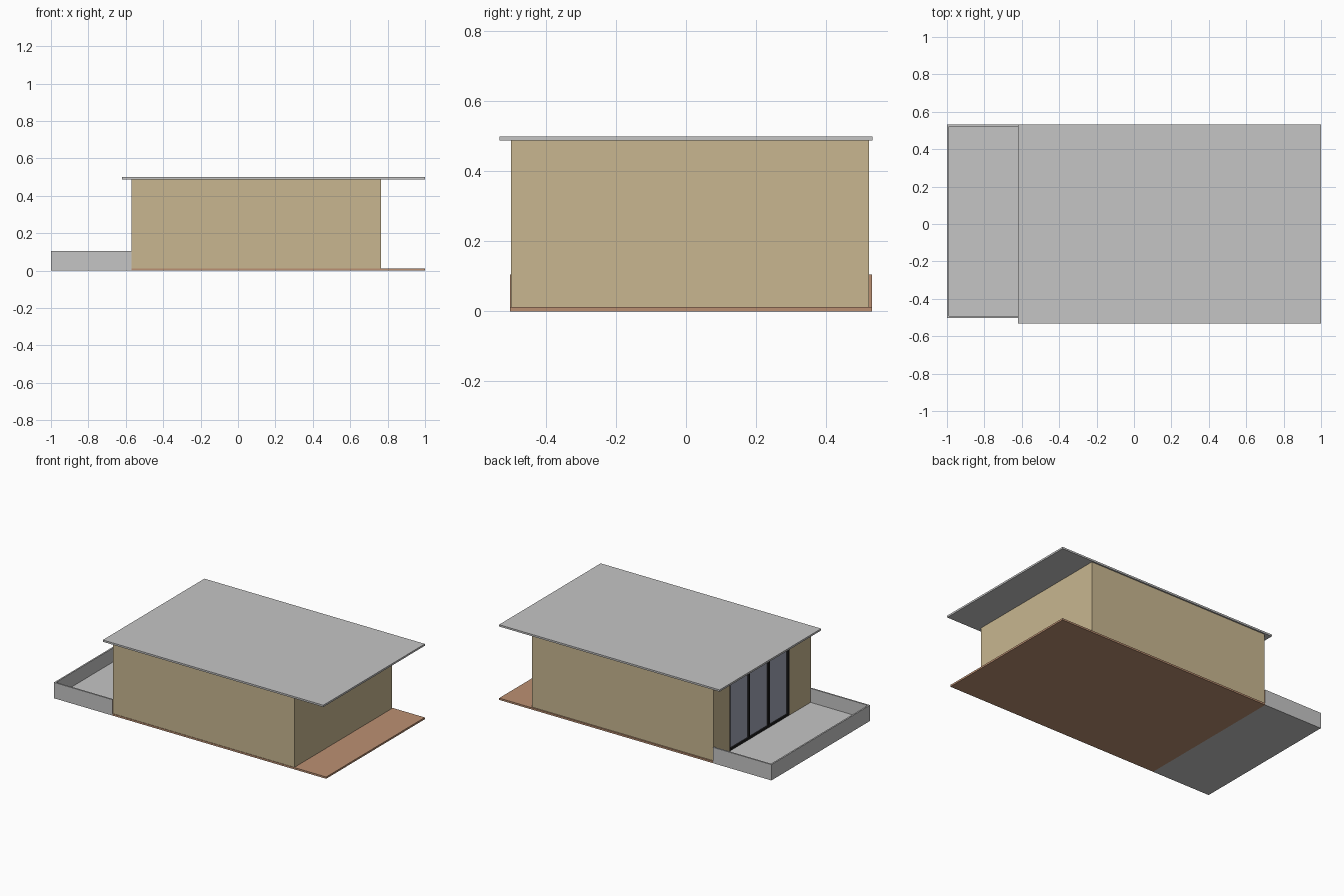
import bpy

cube = bpy.data.objects.get("Cube")
if cube:
    bpy.data.objects.remove(cube, do_unlink=True)


def material(name, rgb):
    m = bpy.data.materials.new(name)
    m.use_nodes = True
    m.diffuse_color = (*rgb, 1)
    m.node_tree.nodes["Principled BSDF"].inputs["Base Color"].default_value = (*rgb, 1)
    return m


concrete = material("grey concrete", (0.56, 0.56, 0.56))
plaster = material("sand plaster", (0.58, 0.47, 0.28))
clay = material("clay brown", (0.50, 0.28, 0.17))
glass = material("blue grey glass", (0.36, 0.38, 0.47))
metal = material("black metal", (0.013, 0.013, 0.013))


def box(name, mat, x, y, z):
    """Box spanning the given (low, high) range on each axis."""
    bpy.ops.mesh.primitive_cube_add(size=1, location=[sum(r) / 2 for r in (x, y, z)])
    ob = bpy.context.object
    ob.name = name
    ob.scale = [r[1] - r[0] for r in (x, y, z)]
    bpy.ops.object.transform_apply(location=False, rotation=False, scale=True)
    ob.data.materials.append(mat)
    return ob


# Main levels and outlines
FLOOR, EAVES, TOP, RAIL = 0.012, 0.488, 0.5, 0.105
WEST, EAST, SOUTH, NORTH = -0.57, 0.765, -0.5, 0.523
BASE_S, BASE_N = -0.503, 0.532
WALL, EDGE = 0.03, 0.01
storey = (FLOOR, EAVES)

# Floor slab, terrace floor and flat roof
box("floor_slab", clay, (WEST, 1), (BASE_S, BASE_N), (0, FLOOR))
box("terrace_floor", concrete, (-1, WEST), (BASE_S, BASE_N), (0, FLOOR))
box("roof", concrete, (-0.62, 1), (-0.533, 0.533), (EAVES, TOP))

# Terrace parapet, with clay coloured ends where it meets the house
box("parapet_end", concrete, (-1, -1 + EDGE), (BASE_S, BASE_N), (FLOOR, RAIL))
for name, y in (("front", (BASE_S, BASE_S + EDGE)), ("back", (BASE_N - EDGE, BASE_N))):
    side = box("parapet_" + name, concrete, (-1 + EDGE, WEST), y, (FLOOR, RAIL))
    side.data.materials.append(clay)
    for face in side.data.polygons:
        face.material_index = int(face.normal.x > 0.5)

# House walls, leaving the glazed opening in the terrace end
OPEN_S, OPEN_N = -0.27, 0.358
box("front_wall", plaster, (WEST, EAST), (SOUTH, SOUTH + WALL), storey)
box("back_wall", plaster, (WEST, EAST), (NORTH - WALL, NORTH), storey)
box("end_wall", plaster, (EAST - WALL, EAST), (SOUTH + WALL, NORTH - WALL), storey)
box("pier_front", plaster, (WEST, WEST + WALL), (SOUTH + WALL, OPEN_S), storey)
box("pier_back", plaster, (WEST, WEST + WALL), (OPEN_N, NORTH - WALL), storey)

# Three glass panels held by a slim metal frame
BAR, PANES = 0.013, 3
frame_x = (WEST, WEST + 0.025)
pitch = (OPEN_N - OPEN_S - BAR) / PANES
for i in range(PANES + 1):
    y = OPEN_S + i * pitch
    box(f"frame_post_{i}", metal, frame_x, (y, y + BAR), storey)
    if i < PANES:
        pane = (y + BAR, y + pitch)
        box(f"glass_panel_{i}", glass, (WEST + 0.01, WEST + 0.016), pane,
            (FLOOR + BAR, EAVES - BAR))
        box(f"frame_sill_{i}", metal, frame_x, pane, (FLOOR, FLOOR + BAR))
        box(f"frame_head_{i}", metal, frame_x, pane, (EAVES - BAR, EAVES))
